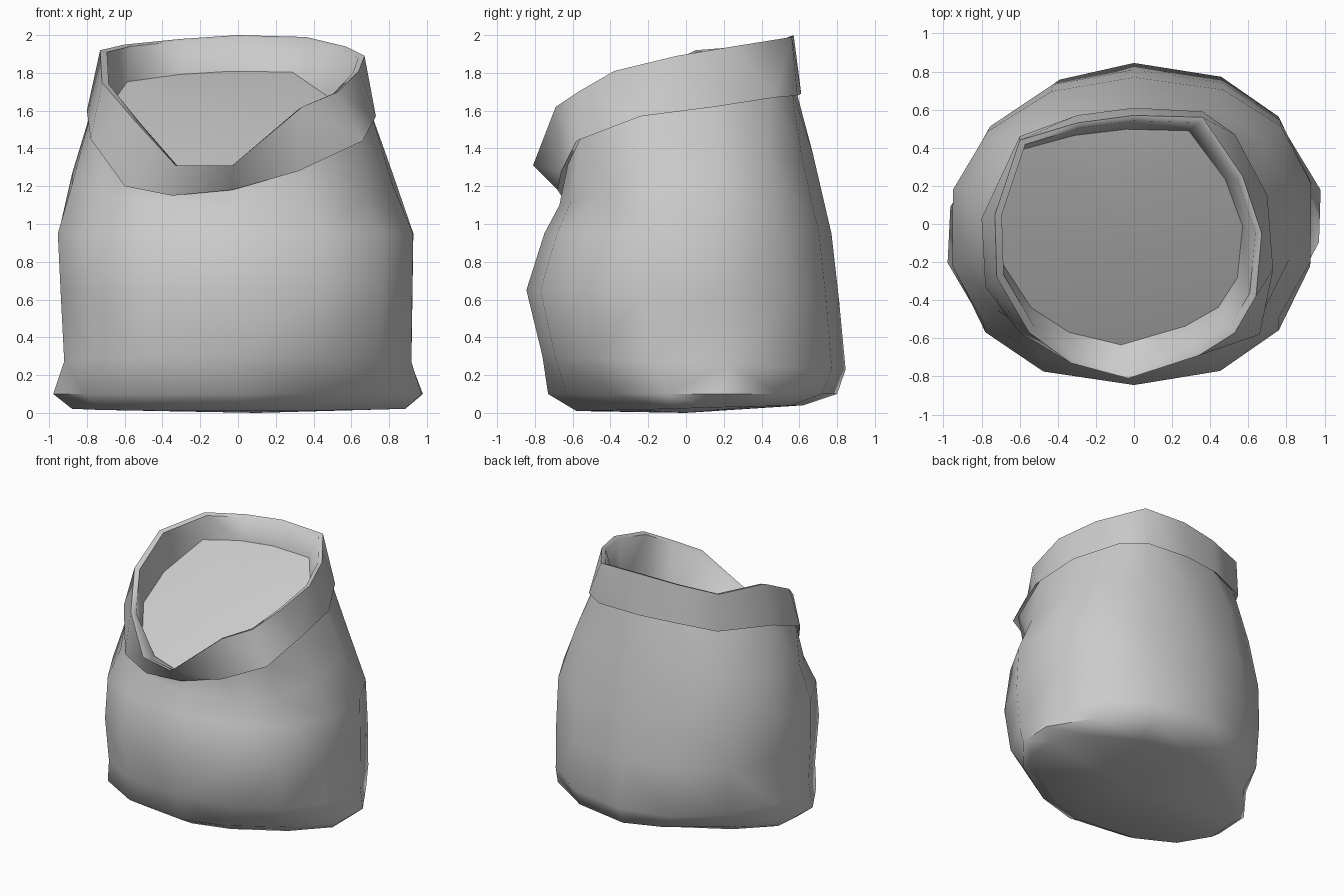
import bpy
import bmesh
from math import sin, cos, pi, copysign

if "Cube" in bpy.data.objects:
    bpy.data.objects.remove(bpy.data.objects["Cube"])

SIDES = 14

cloth = bpy.data.materials.new("plain grey cloth")
cloth.use_nodes = True
GREY = (0.6, 0.6, 0.6, 1)
cloth.diffuse_color = GREY
cloth.node_tree.nodes["Principled BSDF"].inputs["Base Color"].default_value = GREY


def loft(name, rings, start=None, end=None, angle=60):
    """Skin a stack of closed rings; start and end are optional cap centres."""
    bm = bmesh.new()
    loops = [[bm.verts.new(p) for p in ring] for ring in rings]
    for low, high in zip(loops, loops[1:]):
        for i in range(SIDES):
            j = (i + 1) % SIDES
            bm.faces.new((low[i], low[j], high[j], high[i]))
    for centre, loop, flip in ((start, loops[0], True), (end, loops[-1], False)):
        if centre:
            tip = bm.verts.new(centre)
            for i in range(SIDES):
                a, b = loop[i], loop[(i + 1) % SIDES]
                bm.faces.new((b, a, tip) if flip else (a, b, tip))
    bmesh.ops.triangulate(bm, faces=bm.faces[:], quad_method="SHORT_EDGE")
    mesh = bpy.data.meshes.new(name)
    bm.to_mesh(mesh)
    bm.free()
    mesh.materials.append(cloth)
    obj = bpy.data.objects.new(name, mesh)
    bpy.context.collection.objects.link(obj)
    bpy.ops.object.select_all(action="DESELECT")
    obj.select_set(True)
    bpy.context.view_layer.objects.active = obj
    bpy.ops.object.shade_smooth_by_angle(angle=angle * pi / 180)


def sack_ring(z_front, z_back, left, right, front, back, corners):
    """Oval with its own reach per direction and a pinch per corner:
    front left, back left, back right, front right (1 is round, 2 a diamond)."""
    ring = []
    for i in range(SIDES):
        a = 2 * pi * i / SIDES - pi / 2
        pinch = corners[4 * i // SIDES]
        c = copysign(abs(cos(a)) ** pinch, cos(a)) * 1.02
        s = copysign(abs(sin(a)) ** pinch, sin(a))
        ring.append((c * (left if c > 0 else right),
                     s * (back if s > 0 else front),
                     z_front + (z_back - z_front) * (1 + sin(a)) / 2))
    return ring


def remap(ring, sx, sy, dz):
    return [(x * sx, y * sy, z + dz) for x, y, z in ring]


# Folded cuff: drooping rim and wider lower edge, listed from the front round
rim = [(-.03, -.81, 1.31), (.34, -.69, 1.62), (.53, -.57, 1.7), (.64, -.38, 1.81),
       (.67, -.05, 1.89), (.57, .25, 1.94), (.36, .56, 1.99), (0, .57, 2),
       (-.3, .53, 1.98), (-.6, .44, 1.95), (-.73, .05, 1.92), (-.72, -.28, 1.75),
       (-.55, -.57, 1.55), (-.33, -.73, 1.31)]
hem = [(-.03, -.68, 1.18), (.32, -.66, 1.28), (.66, -.58, 1.44), (.73, -.24, 1.57),
       (.7, .15, 1.62), (.53, .47, 1.67), (.36, .59, 1.68), (0, .61, 1.69),
       (-.3, .57, 1.69), (-.6, .46, 1.66), (-.8, .03, 1.6), (-.78, -.33, 1.45),
       (-.6, -.57, 1.2), (-.35, -.66, 1.15)]
neck = remap(hem, .96, .95, .03)
inner = remap(rim, .95, .95, -.01)

# Contents: a sloping, slightly mounded surface that fills the opening
fill_edge = [(x * .91 - .04, y * .82 + .03, 1.55 + .52 * (y * .82 + .03))
             for x, y, z in rim]

loft("cuff", [neck, hem, rim, inner, fill_edge])
loft("contents", [fill_edge], end=(-.04, 0, 1.61))

# Sack body: pinched pillow base, sagging belly, tapering to the neck
body = [sack_ring(*r) for r in (
    (.01, .04, .9, .88, .58, .62, (1.4, 1.05, 1.4, .82)),
    (.1, .1, .985, .98, .73, .8, (1.35, 1, 1.45, .85)),
    (.3, .23, .92, .92, .76, .845, (.9, .86, 1.05, .78)),
    (.65, .6, .925, .94, .845, .81, (.88, .84, .97, .84)),
    (.95, .95, .93, .955, .75, .77, (.9, .85, .97, .82)),
    (1.1, 1.38, .82, .88, .67, .67, (.88, .88, .9, .85)))]
loft("sack_body", body + [neck], start=(.1, 0, 0))
